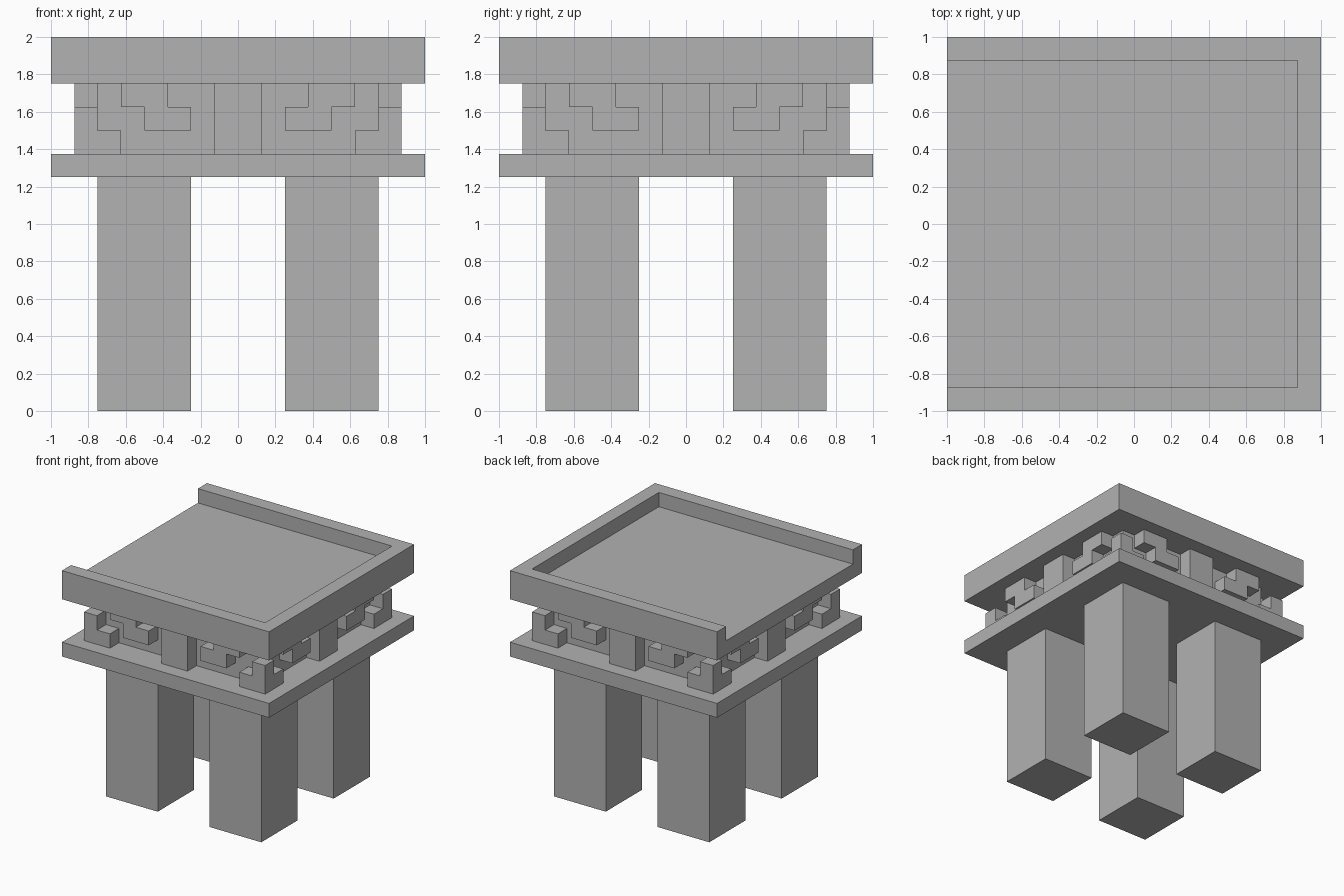
import bpy, bmesh, math
from mathutils import Matrix, Vector

if "Cube" in bpy.data.objects:
    bpy.data.objects.remove(bpy.data.objects["Cube"])

U = 0.125  # every part sits on this module

stone = bpy.data.materials.new("grey stone")
stone.use_nodes = True
GREY = (0.445, 0.445, 0.445, 1)
stone.diffuse_color = GREY
stone.node_tree.nodes["Principled BSDF"].inputs["Base Color"].default_value = GREY


def prism(name, outline, low, high, frame=Matrix()):
    """Extrude a flat outline from low to high along z, then place it with frame."""
    bm = bmesh.new()
    face = bm.faces.new([bm.verts.new((a * U, b * U, low * U)) for a, b in outline])
    grown = bmesh.ops.extrude_face_region(bm, geom=[face])["geom"]
    verts = [g for g in grown if isinstance(g, bmesh.types.BMVert)]
    bmesh.ops.translate(bm, verts=verts, vec=Vector((0, 0, (high - low) * U)))
    bm.transform(frame)
    bmesh.ops.recalc_face_normals(bm, faces=bm.faces)
    mesh = bpy.data.meshes.new(name)
    bm.to_mesh(mesh)
    bm.free()
    mesh.materials.append(stone)
    obj = bpy.data.objects.new(name, mesh)
    bpy.context.collection.objects.link(obj)
    return obj


def rect(x0, x1, y0, y1):
    return [(x0, y0), (x1, y0), (x1, y1), (x0, y1)]


# Lower slab and the core behind the frieze
prism("lower_slab", rect(-8, 8, -8, 8), 10, 11)
prism("frieze_core", rect(-6, 6, -6, 6), 11, 14)

# Top tray: floor and a rim that is open towards -x
prism("tray_floor", rect(-8, 7, -7, 7), 14, 15)
prism("tray_rim", [(-8, -8), (8, -8), (8, 8), (-8, 8),
                   (-8, 7), (7, 7), (7, -7), (-8, -7)], 14, 16)

# Stepped ornament hanging below the tray, drawn as x and z
STEP = [(2, 12), (4, 12), (4, 13), (5, 13), (5, 14), (3, 14), (3, 13), (2, 13)]
upright = Matrix.Rotation(math.pi / 2, 4, "X")  # outline becomes x and z, depth runs to -y

for side, label in enumerate(("front", "left", "back", "right")):
    turn = Matrix.Rotation(side * math.pi / 2, 4, "Z")

    # Leg and stepped corner stone
    prism(label + "_leg", rect(2, 6, -6, -2), 0, 10, turn)
    prism(label + "_corner_base", [(5, -7), (7, -7), (7, -5), (6, -5), (6, -6), (5, -6)],
          11, 12, turn)
    prism(label + "_corner_post", rect(6, 7, -7, -6), 12, 13, turn)

    # Frieze: centre block and a mirrored pair of ornaments
    prism(label + "_centre_block", rect(-1, 1, 11, 14), 6, 7, turn @ upright)
    for hand, flip in (("a", 1), ("b", -1)):
        prism(label + "_step_ornament_" + hand, [(flip * x, z) for x, z in STEP],
              6, 7, turn @ upright)
